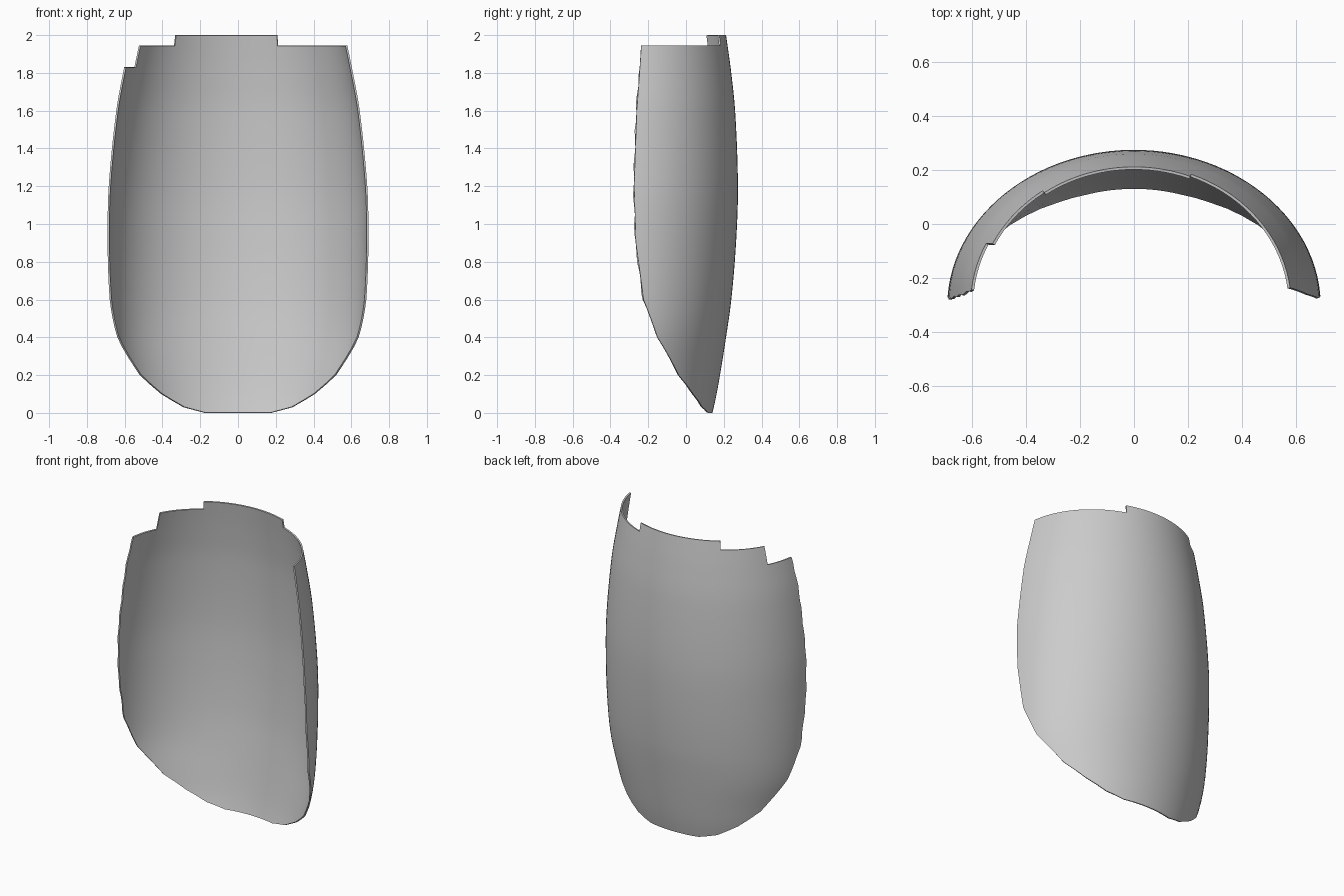
import bpy, bmesh
from math import sin, cos, radians

if "Cube" in bpy.data.objects:
    bpy.data.objects.remove(bpy.data.objects["Cube"])

# height, half width, depth of the elliptical section, angle where the side edge sits
KEYS = [
    (0.00, 0.570, 0.440, 72), (0.03, 0.578, 0.447, 60), (0.10, 0.597, 0.462, 47),
    (0.20, 0.620, 0.480, 33), (0.40, 0.668, 0.512, 17), (0.60, 0.686, 0.540, 8),
    (0.90, 0.692, 0.565, 3.5), (1.20, 0.685, 0.575, 2.5), (1.60, 0.646, 0.560, 4),
    (1.83, 0.606, 0.536, 6), (1.945, 0.583, 0.520, 7), (2.00, 0.572, 0.512, 7),
]
CENTRE_Y = -0.30


def section(z):
    """Smooth interpolation of the key sections."""
    n = len(KEYS)
    i = max(k for k in range(n - 1) if KEYS[k][0] <= z + 1e-6)
    p, q = KEYS[i], KEYS[i + 1]
    h = q[0] - p[0]
    t = (z - p[0]) / h

    def slope(k, c):
        a, b = KEYS[max(k - 1, 0)], KEYS[min(k + 1, n - 1)]
        return (b[c] - a[c]) / (b[0] - a[0])

    out = []
    for c in (1, 2, 3):
        m0, m1 = slope(i, c) * h, slope(i + 1, c) * h
        if c == 3:
            m0 = m1 = q[c] - p[c]
        out.append((2*t**3 - 3*t*t + 1) * p[c] + (t**3 - 2*t*t + t) * m0
                   + (3*t*t - 2*t**3) * q[c] + (t**3 - t*t) * m1)
    return out


# Columns include the steps of the top edge; rows include its three levels
TAB_R, TAB_L, NOTCH = 0.371, 0.714, 0.886
cols = []
for lo, hi, n in ((0, TAB_R, 18), (TAB_R, TAB_L, 18), (TAB_L, NOTCH, 9), (NOTCH, 1, 6)):
    cols += [lo + (hi - lo) * k / n for k in range(n)]
cols.append(1.0)
rows = []
for a, b in zip(KEYS, KEYS[1:]):
    n = max(2, round((b[0] - a[0]) / 0.05))
    rows += [a[0] + (b[0] - a[0]) * k / n for k in range(n)]
rows.append(2.0)

# Curved shell
bm = bmesh.new()
grid = []
for z in rows:
    a, b, edge = section(z)
    line = []
    for s in cols:
        ang = radians(edge + s * (180 - 2 * edge))
        line.append(bm.verts.new((a * cos(ang), CENTRE_Y + b * sin(ang), z)))
    # slightly ragged left edge
    if 0.5 < z < 1.8:
        line[-1].co.y += 0.004 * sin(z * 37) - 0.003
    grid.append(line)
for j in range(len(rows) - 1):
    z = (rows[j] + rows[j + 1]) / 2
    for i in range(len(cols) - 1):
        s = (cols[i] + cols[i + 1]) / 2
        if z > 1.945 and not TAB_R < s < TAB_L:
            continue
        if z > 1.83 and s > NOTCH:
            continue
        bm.faces.new((grid[j][i], grid[j][i + 1], grid[j + 1][i + 1], grid[j + 1][i]))
bmesh.ops.delete(bm, geom=[v for v in bm.verts if not v.link_faces], context='VERTS')
mesh = bpy.data.meshes.new("curved_shell")
bm.to_mesh(mesh)
bm.free()
shell = bpy.data.objects.new("curved_shell", mesh)
bpy.context.collection.objects.link(shell)

# Thin wall, inward
wall = shell.modifiers.new("wall", 'SOLIDIFY')
wall.thickness = 0.01
wall.offset = -1
bpy.context.view_layer.objects.active = shell
shell.select_set(True)
bpy.ops.object.modifier_apply(modifier="wall")
bpy.ops.object.shade_smooth_by_angle(angle=radians(50))
